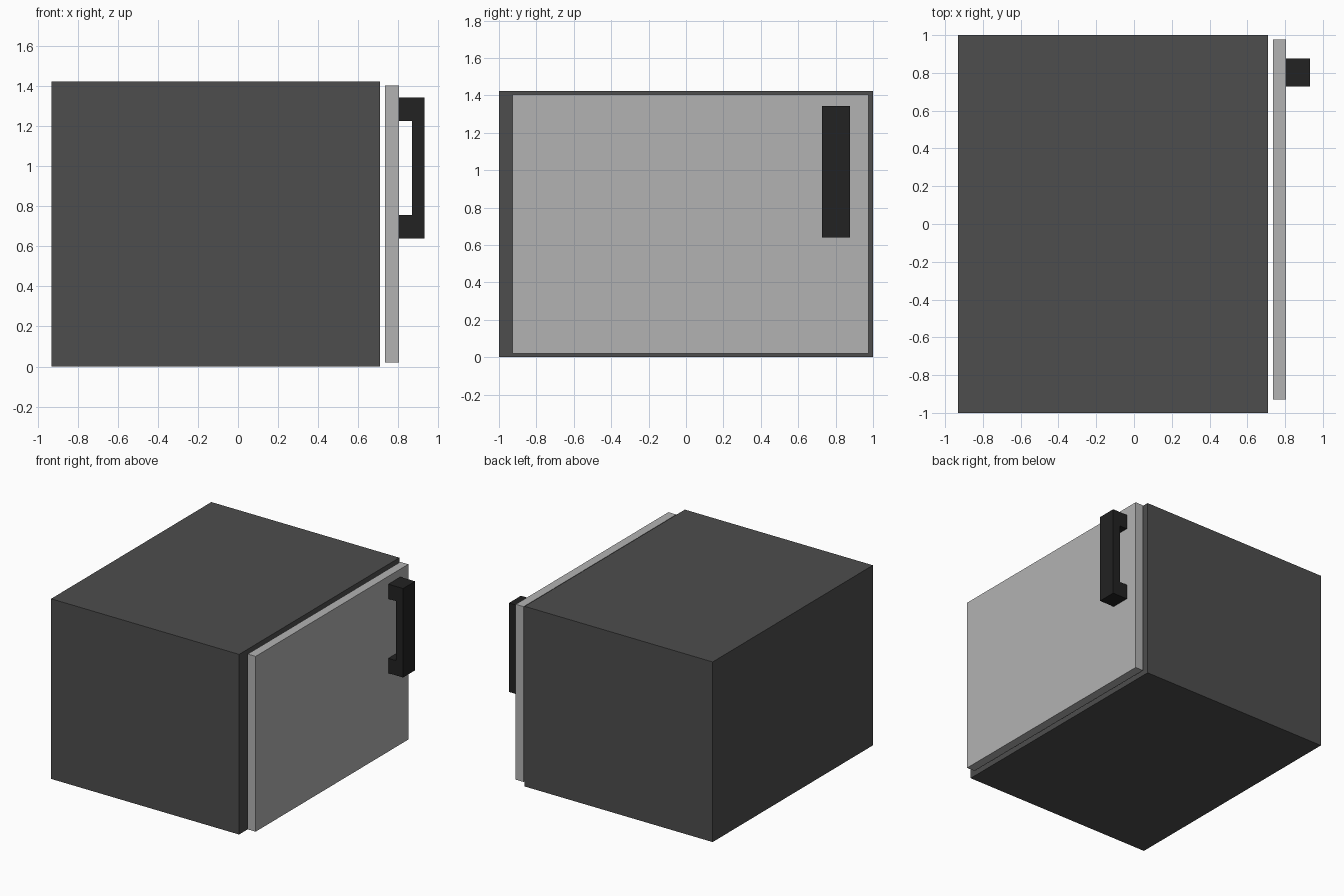
import bpy
import bmesh

if "Cube" in bpy.data.objects:
    bpy.data.objects.remove(bpy.data.objects["Cube"])


def material(name, grey):
    mat = bpy.data.materials.new(name)
    mat.diffuse_color = (grey, grey, grey, 1)
    mat.use_nodes = True
    mat.node_tree.nodes["Principled BSDF"].inputs["Base Color"].default_value = mat.diffuse_color
    return mat


def extrude_y(name, profile, y0, y1, mat):
    """Extrude an (x, z) outline from y0 to y1."""
    bm = bmesh.new()
    face = bm.faces.new([bm.verts.new((x, y0, z)) for x, z in profile])
    ext = bmesh.ops.extrude_face_region(bm, geom=[face])
    verts = [v for v in ext["geom"] if isinstance(v, bmesh.types.BMVert)]
    bmesh.ops.translate(bm, verts=verts, vec=(0, y1 - y0, 0))
    bmesh.ops.recalc_face_normals(bm, faces=bm.faces)
    mesh = bpy.data.meshes.new(name)
    bm.to_mesh(mesh)
    bm.free()
    mesh.materials.append(mat)
    obj = bpy.data.objects.new(name, mesh)
    bpy.context.collection.objects.link(obj)
    return obj


def rect(x0, x1, z0, z1):
    return [(x0, z0), (x1, z0), (x1, z1), (x0, z1)]


# Cabinet body
extrude_y("cabinet", rect(-0.933, 0.71, 0, 1.423), -1, 1, material("dark_grey", 0.075))

# Door, set slightly off the cabinet
extrude_y("door", rect(0.735, 0.804, 0.02, 1.405), -0.928, 0.977, material("light_grey", 0.45))

# C-shaped handle: two stubs joined by a grip
handle = [(0.804, 0.64), (0.933, 0.64), (0.933, 1.343), (0.804, 1.343),
          (0.804, 1.227), (0.87, 1.227), (0.87, 0.757), (0.804, 0.757)]
extrude_y("handle", handle, 0.728, 0.877, material("black", 0.016))
